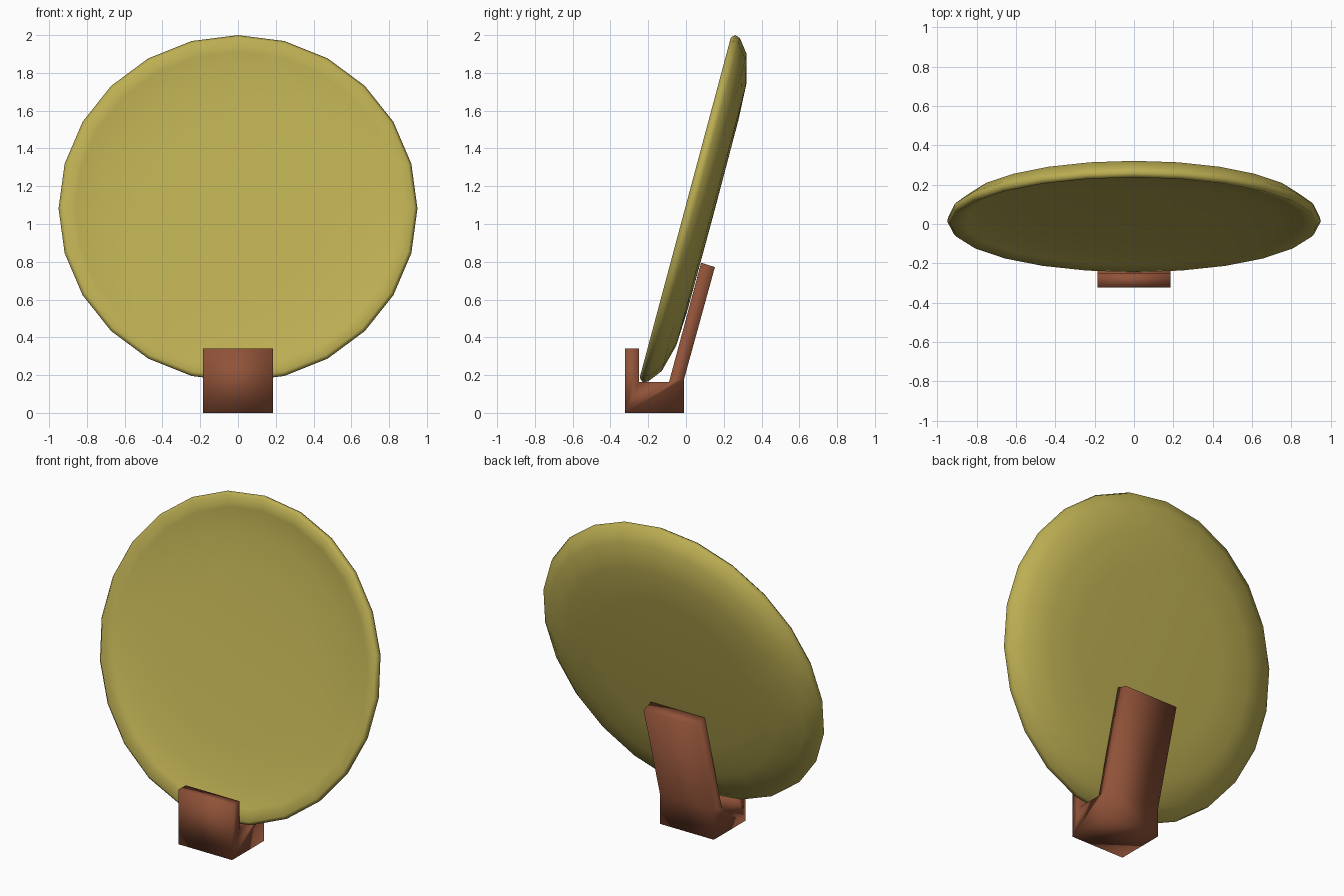
import bpy, bmesh
from math import radians, sin, cos, pi

if "Cube" in bpy.data.objects:
    bpy.data.objects.remove(bpy.data.objects["Cube"])

def make_object(name, bm, color):
    bmesh.ops.recalc_face_normals(bm, faces=bm.faces)
    for f in bm.faces:
        f.smooth = True
    me = bpy.data.meshes.new(name)
    bm.to_mesh(me)
    bm.free()
    ob = bpy.data.objects.new(name, me)
    bpy.context.collection.objects.link(ob)
    mat = bpy.data.materials.new(name + "_colour")
    mat.diffuse_color = color
    mat.use_nodes = True
    mat.node_tree.nodes["Principled BSDF"].inputs["Base Color"].default_value = mat.diffuse_color
    me.materials.append(mat)
    return ob

# Plate: 24-sided lathed shallow dish, (radius, depth towards the back), front to back
SIDES = 24
profile = [(0.50, 0.050), (0.72, 0.038), (0.86, 0.016), (0.932, -0.004),
           (0.950, 0.015), (0.942, 0.043), (0.868, 0.100),
           (0.719, 0.139), (0.52, 0.148)]
bm = bmesh.new()
rings = []
for r, d in profile:
    rings.append([bm.verts.new((r * sin(2 * pi * i / SIDES), d, r * cos(2 * pi * i / SIDES)))
                  for i in range(SIDES)])
for a, b in zip(rings, rings[1:]):
    for i in range(SIDES):
        j = (i + 1) % SIDES
        bm.faces.new((a[i], a[j], b[j], b[i]))
# Centres of the front and back
for ring, d in ((rings[0], 0.054), (rings[-1], 0.150)):
    c = bm.verts.new((0, d, 0))
    for i in range(SIDES):
        bm.faces.new((ring[i], ring[(i + 1) % SIDES], c))
plate = make_object("plate", bm, (0.50, 0.42, 0.085, 1))
plate.location = (0, 0, 1.086)
plate.rotation_euler = (radians(-15), 0, 0)

# Stand: side outline (y, z) extruded across x
outline = [(-0.322, 0), (-0.01, 0), (-0.01, 0.18), (0.153, 0.772), (0.08, 0.795),
           (-0.09, 0.163), (-0.25, 0.163), (-0.25, 0.34), (-0.322, 0.34)]
HALF = 0.185
bm = bmesh.new()
left = [bm.verts.new((-HALF, y, z)) for y, z in outline]
right = [bm.verts.new((HALF, y, z)) for y, z in outline]
bm.faces.new(left)
bm.faces.new(right)
n = len(outline)
for i in range(n):
    j = (i + 1) % n
    bm.faces.new((left[i], left[j], right[j], right[i]))
make_object("stand", bm, (0.28, 0.085, 0.04, 1))
